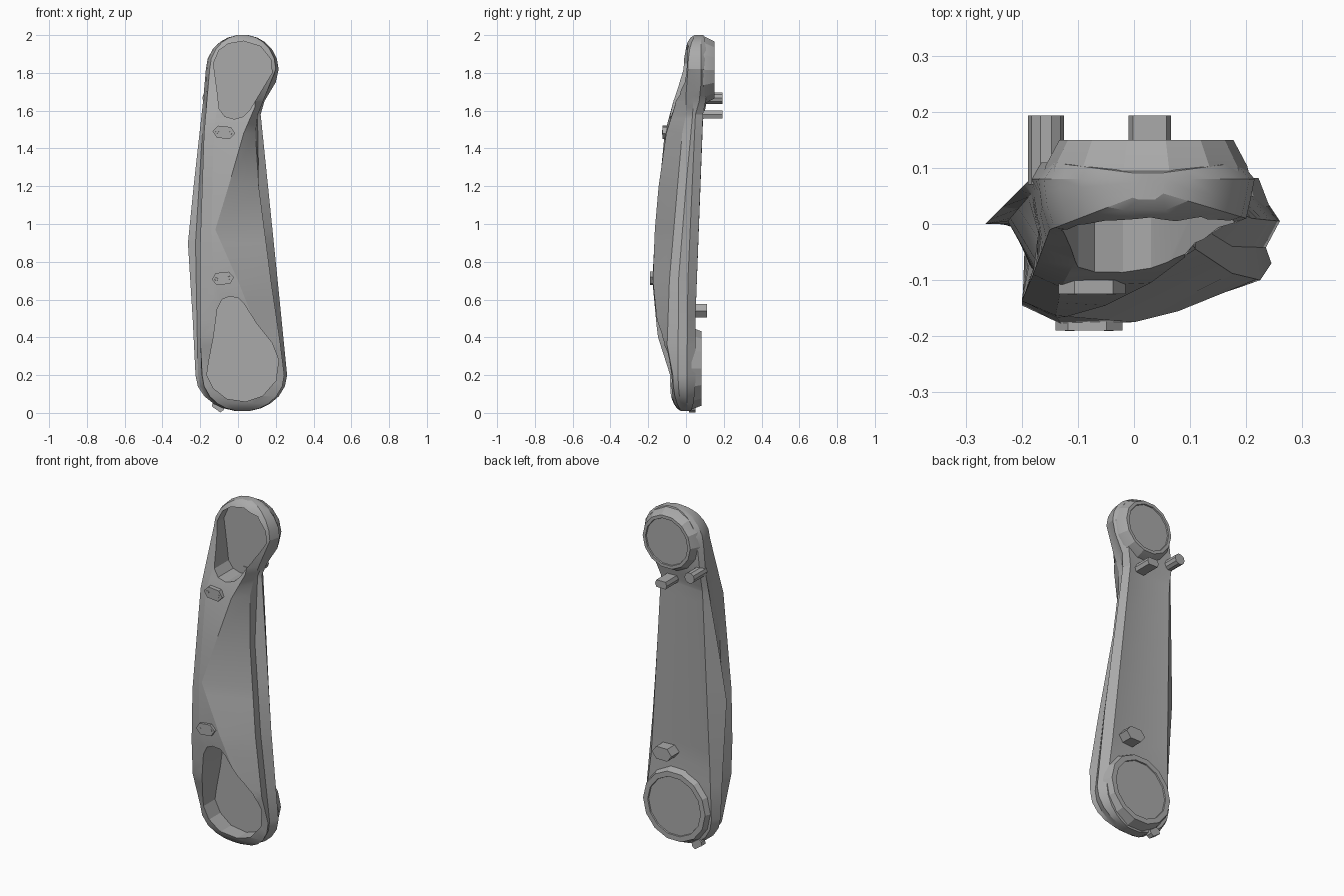
import bpy
import bmesh
import math
from mathutils import Matrix, Vector

old = bpy.data.objects.get("Cube")
if old:
    bpy.data.objects.remove(old, do_unlink=True)

GREY = (0.40, 0.40, 0.40, 1.0)
grey = bpy.data.materials.new("plain grey")
grey.use_nodes = True
grey.diffuse_color = GREY
grey.node_tree.nodes["Principled BSDF"].inputs["Base Color"].default_value = GREY


def loft(name, rings, angle=20):
    """Skin a list of equal-length closed rings and cap both ends."""
    bm = bmesh.new()
    rows = [[bm.verts.new(p) for p in ring] for ring in rings]
    count = len(rows[0])
    for low, high in zip(rows, rows[1:]):
        for i in range(count):
            j = (i + 1) % count
            bm.faces.new((low[i], low[j], high[j], high[i]))
    bm.faces.new(rows[0])
    bm.faces.new(rows[-1])
    bmesh.ops.recalc_face_normals(bm, faces=bm.faces)
    mesh = bpy.data.meshes.new(name)
    bm.to_mesh(mesh)
    bm.free()
    mesh.materials.append(grey)
    obj = bpy.data.objects.new(name, mesh)
    bpy.context.collection.objects.link(obj)
    smooth(obj, angle)
    return obj


def activate(obj):
    bpy.ops.object.select_all(action="DESELECT")
    obj.select_set(True)
    bpy.context.view_layer.objects.active = obj


def smooth(obj, angle):
    activate(obj)
    bpy.ops.object.shade_smooth_by_angle(angle=math.radians(angle))


def sample(rail, z):
    """Point on a rail of (z, x, y) keys, listed from the bottom up."""
    if z <= rail[0][0]:
        return rail[0][1:]
    for (za, xa, ya), (zb, xb, yb) in zip(rail, rail[1:]):
        if z <= zb:
            t = (z - za) / (zb - za)
            return xa + (xb - xa) * t, ya + (yb - ya) * t
    return rail[-1][1:]


# Long edges of the shell, each a short path of (z, x, y)
outer_left = [(.2, -.225, 0), (.5, -.24, 0), (.9, -.265, 0), (1.2, -.235, .03),
              (1.65, -.185, .08), (1.82, -.17, .08)]
fin_root = [(.2, -.212, -.01), (.9, -.225, .005), (1.65, -.178, .06), (1.82, -.168, .06)]
left_groove = [(.2, -.195, -.04), (.5, -.182, -.08), (.9, -.175, -.085),
               (1.2, -.175, -.065), (1.65, -.17, 0), (1.82, -.164, .03)]
front_left = [(.2, -.19, -.08), (.4, -.2, -.135), (.6, -.2, -.145), (.9, -.2, -.137),
              (1.48, -.18, -.09), (1.82, -.15, -.01)]
crease_left = [(.2, -.1, -.095), (.4, -.12, -.15), (.7, -.13, -.178), (.97, -.14, -.163),
               (1.48, -.13, -.113), (1.82, -.08, -.02)]
crease_right = [(.2, .12, -.09), (.36, .14, -.13), (.5, .08, -.155), (.7, 0, -.175),
                (.97, -.12, -.165), (1.2, -.05, -.145), (1.48, .03, -.105),
                (1.62, .09, -.06), (1.82, .1, -.02)]
front_right = [(.2, .245, -.07), (.36, .225, -.1), (.7, .175, -.088), (1.2, .11, -.045),
               (1.48, .092, -.02), (1.58, .105, 0), (1.68, .145, 0), (1.82, .2, .01)]
right_groove = [(.2, .235, -.042), (.7, .175, -.04), (1.2, .11, 0), (1.58, .103, .035),
                (1.68, .144, .04), (1.82, .208, .045)]
outer_right = [(.2, .26, .005), (.7, .21, .01), (1.58, .12, .05), (1.65, .14, .07),
               (1.75, .2, .08), (1.82, .215, .08)]
back_right = [(.2, .23, .05), (.5, .19, .05), (1.58, .1, .09), (1.68, .13, .11),
              (1.82, .19, .11)]
back_middle = [(.4, .02, .05), (.5, 0, .036), (1.56, -.02, .076), (1.68, 0, .11)]
back_left = [(.2, -.2, .05), (.5, -.19, .05), (1.55, -.17, .09), (1.65, -.17, .11),
             (1.82, -.15, .11)]
rails = [outer_left, fin_root, left_groove, front_left, crease_left, crease_right,
         front_right, right_groove, outer_right, back_right, back_middle, back_left]


def section(z, shrink=1.0, centre=(0, 0)):
    ring = []
    for rail in rails:
        x, y = sample(rail, z)
        cx, cy = centre
        ring.append((cx + (x - cx) * shrink, y + (cy - y) * (1 - shrink) * .75, z))
    return ring


def rounded_end(zc, radius, centre):
    """Sections that close an end of the shell in a half circle."""
    rings = []
    for deg in (18, 36, 52, 66, 81):
        a = math.radians(deg)
        ring = section(zc, math.cos(a), centre)
        z = zc + radius * math.sin(a) / math.sin(math.radians(81))
        rings.append([(x, y, z) for x, y, _ in ring])
    return rings


# Main shell
levels = sorted({key[0] for rail in rails for key in rail})
rings = rounded_end(.2, -.19, (.025, .01))[::-1]
rings += [section(z) for z in levels]
rings += rounded_end(1.82, .18, (.025, .08))
shell = loft("leg_shell", rings)


# Teardrop pockets sunk in the front
def pocket(name, outline, floor):
    cutter = loft(name, [[(x, y, z) for x, z in outline] for y in (-.4, floor)])
    cutter.hide_render = True
    cut = shell.modifiers.new(name, "BOOLEAN")
    cut.operation = "DIFFERENCE"
    cut.solver = "EXACT"
    cut.object = cutter
    activate(shell)
    # The cut goes before the shading modifier so edges stay sharp
    bpy.ops.object.modifier_apply(modifier=cut.name)
    bpy.data.objects.remove(cutter, do_unlink=True)


pocket("upper_pocket", [
    (-.05, 1.955), (.03, 1.968), (.12, 1.94), (.175, 1.87), (.18, 1.8), (.12, 1.7),
    (.06, 1.6), (.03, 1.57), (-.02, 1.555), (-.07, 1.57), (-.1, 1.61),
    (-.11, 1.7), (-.13, 1.85), (-.1, 1.92)], .055)
pocket("lower_pocket", [
    (-.05, .615), (0, .61), (.03, .58), (.1, .47), (.18, .37), (.215, .28),
    (.2, .17), (.13, .09), (.04, .06), (-.06, .075), (-.13, .13),
    (-.165, .2), (-.155, .27), (-.13, .4), (-.11, .55), (-.085, .6)], .022)
smooth(shell, 20)


# Joint hubs on the back, chamfered with a shallow sunk disc
def hub(name, x, z, profile, sides):
    rings = []
    for y, r in profile:
        rings.append([(x + r * math.cos(i * math.tau / sides), y,
                       z + r * math.sin(i * math.tau / sides)) for i in range(sides)])
    return loft(name, rings)


hub("upper_hub", .022, 1.815,
    [(.09, .183), (.103, .18), (.15, .155), (.15, .137), (.143, .135)], 14)
hub("lower_hub", .02, .235,
    [(.03, .222), (.082, .202), (.082, .172), (.075, .17)], 14)


# Stretched hexagonal bars that run along y
def bar(name, centre, half_w, half_h, y0, y1, tilt=0, chamfer=.4):
    turn = Matrix.Rotation(math.radians(tilt), 2)
    inner = half_w - half_h * chamfer
    shape = [(-half_w, 0), (-inner, -half_h), (inner, -half_h),
             (half_w, 0), (inner, half_h), (-inner, half_h)]
    flat = [turn @ Vector(p) + Vector(centre) for p in shape]
    return loft(name, [[(p.x, y, p.y) for p in flat] for y in (y0, y1)])


bar("upper_wide_peg", (.028, 1.58), .038, .021, .05, .193)
bar("lower_wide_peg", (.08, .54), .064, .036, .03, .112, 0, .8)
bar("bottom_peg", (-.105, .035), .035, .02, .015, .05, -35)
hub("upper_round_peg", -.157, 1.667, [(.07, .032), (.193, .032)], 10)

# Small fixing plates with two screws each
for label, x, z, face, tilt in (("upper", -.075, 1.485, -.125, -6),
                                ("lower", -.08, .712, -.19, 6)):
    bar(label + "_plate", (x, z), .06, .032, face, face + .025, tilt, .8)
    for side in (-1, 1):
        a = math.radians(tilt)
        hub(label + "_screw", x + side * .035 * math.cos(a), z + side * .035 * math.sin(a),
            [(face + .002, .01), (face - .001, .008)], 8)
